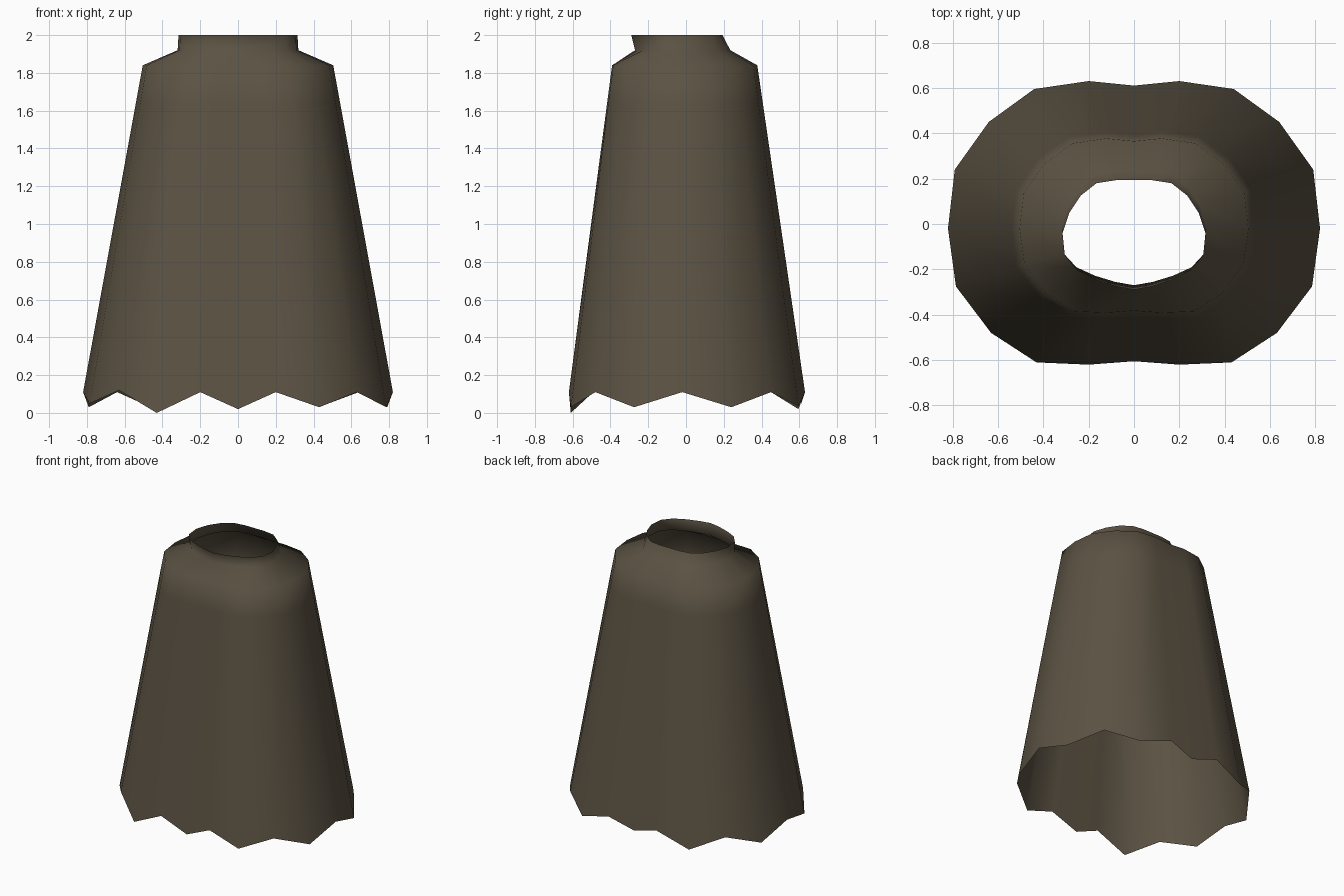
import bpy
import bmesh

cube = bpy.data.objects.get("Cube")
if cube:
    bpy.data.objects.remove(cube, do_unlink=True)

# One flat cloth colour
cloth = bpy.data.materials.new("dark olive brown cloth")
cloth.use_nodes = True
colour = (0.105, 0.085, 0.056, 1)
cloth.diffuse_color = colour
bsdf = cloth.node_tree.nodes["Principled BSDF"]
bsdf.inputs["Base Color"].default_value = colour
bsdf.inputs["Roughness"].default_value = 0.9

# Left half outlines, running from front middle to back middle
HEM = [(0, -.605), (.2, -.62), (.43, -.61), (.63, -.48), (.785, -.275), (.82, -.02),
       (.79, .24), (.64, .45), (.44, .595), (.2, .63), (0, .61)]
NECK = [(0, -.29), (.08, -.275), (.17, -.245), (.25, -.205), (.305, -.14), (.315, -.04),
        (.285, .05), (.235, .125), (.165, .18), (.08, .193), (0, .193)]
# Ragged hem heights all the way round
HEM_Z = [.02, .11, .03, .11, .03, .11, .03, .11, .035, .11,
         .05, .11, .02, .11, .03, .11, .05, .12, 0, .11]


def full(half):
    """Mirror a half outline into a closed loop."""
    return half + [(-x, y) for x, y in half[-2:0:-1]]


def body_ring(z):
    """Outline of the tapering body at a height."""
    t = (z - .11) / 1.73
    scale = 1 - .385 * t
    return [(x * scale, y * scale - .01 * t, z) for x, y in full(HEM)]


hem = [(x, y, z) for (x, y), z in zip(full(HEM), HEM_Z)]
collar_top = [(x, y, 2) for x, y in full(NECK)]
collar_base = [(x * 1.015, y * 1.045 + .033 if y > 0 else y * .93 + .033 * max(0, 1 + y / .1), 1.92)
               for x, y in full(NECK)]
rings = [hem, body_ring(1.64), body_ring(1.84), collar_base, collar_top]

# Open cloak shell skinned between the rings
bm = bmesh.new()
loops = [[bm.verts.new(p) for p in ring] for ring in rings]
for low, high in zip(loops, loops[1:]):
    n = len(low)
    for i in range(n):
        j = (i + 1) % n
        bm.faces.new((low[i], low[j], high[j], high[i])).smooth = True
mesh = bpy.data.meshes.new("cloak")
bm.to_mesh(mesh)
bm.free()
mesh.materials.append(cloth)
cloak = bpy.data.objects.new("cloak", mesh)
bpy.context.collection.objects.link(cloak)
